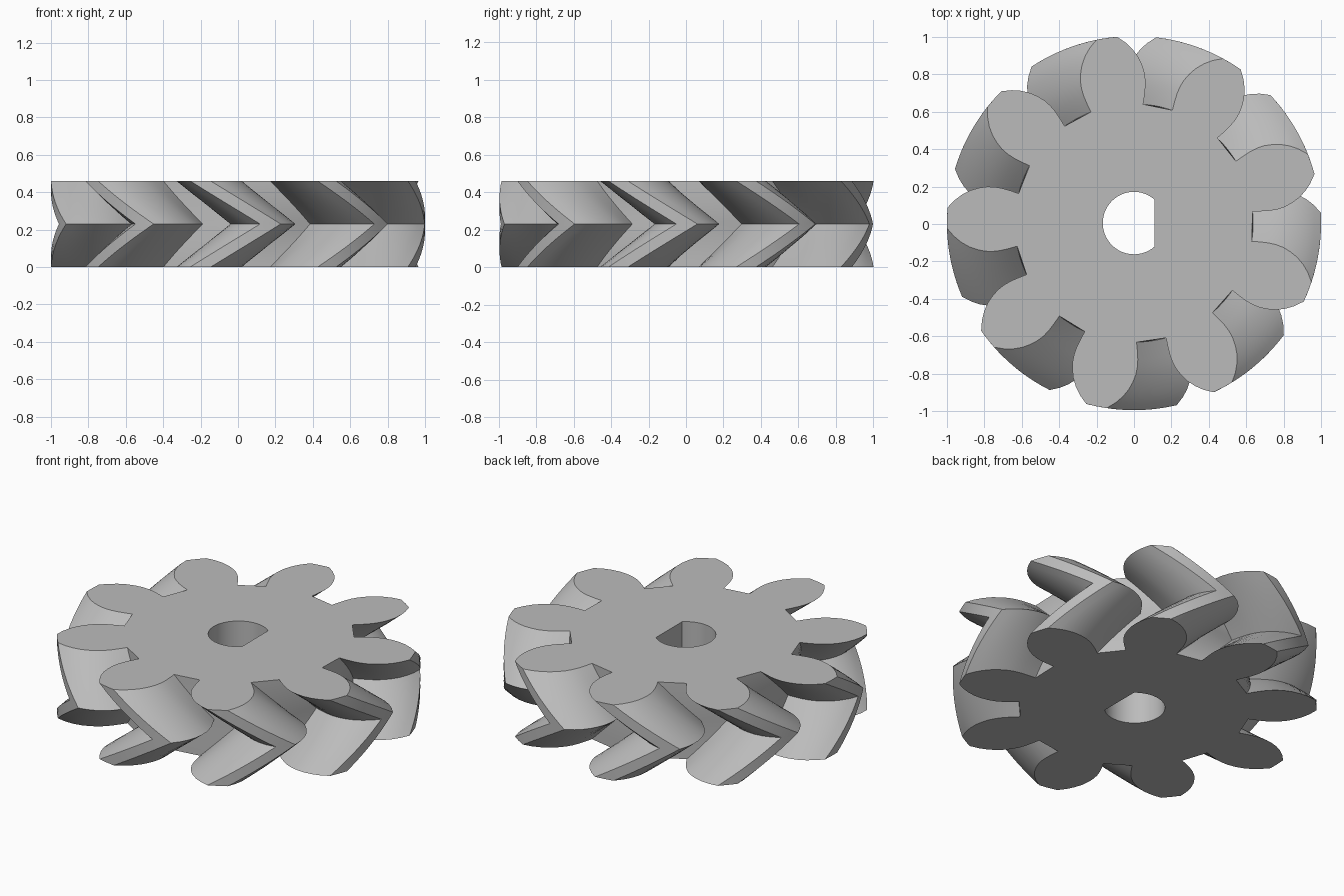
import bpy, bmesh
from math import radians, cos, sin, acos, pi

if "Cube" in bpy.data.objects:
    bpy.data.objects.remove(bpy.data.objects["Cube"], do_unlink=True)

TEETH, HEIGHT, TWIST = 9, 0.46, radians(21.6)
PITCH = 2 * pi / TEETH
PHASE = radians(18.4)
AXIS_Y = 0.005
STEPS = 10                      # rings per half of the herringbone

# One tooth flank from root to tip: radius, half-angle in degrees
FLANK = [(0.637, 12.8), (0.68, 13.1), (0.73, 13.2), (0.77, 12.95), (0.81, 12.3),
         (0.85, 11.2), (0.89, 9.8), (0.93, 7.9), (0.965, 5.8), (1.0, 3.2)]

# Whole gear outline in polar form
outline = []
for i in range(TEETH):
    centre = PHASE + i * PITCH
    outline += [(r, centre - radians(a)) for r, a in FLANK]
    outline.append((1.0, centre))
    outline += [(r, centre + radians(a)) for r, a in reversed(FLANK)]

# D-shaped bore outline, flat towards +x
BORE, FLAT_X, ARC = 0.167, 0.11, 40
start = acos(FLAT_X / BORE)
bore = [(BORE, start + (2 * pi - 2 * start) * i / ARC) for i in range(ARC + 1)]


def ring(bm, polar, z, turn=0.0):
    return [bm.verts.new((r * cos(a + turn), AXIS_Y + r * sin(a + turn), z)) for r, a in polar]


def skin(bm, low, high):
    n = len(low)
    for i in range(n):
        j = (i + 1) % n
        bm.faces.new((low[i], low[j], high[j], high[i]))


def loop_edges(bm, verts):
    return [bm.edges.get((verts[i - 1], verts[i])) for i in range(len(verts))]


bm = bmesh.new()
# Twisted teeth: the turn grows to mid-height and then reverses
outer = [ring(bm, outline, HEIGHT * k / (2 * STEPS), TWIST * (1 - abs(k / STEPS - 1)))
         for k in range(2 * STEPS + 1)]
for low, high in zip(outer, outer[1:]):
    skin(bm, low, high)
# Bore wall
inner = [ring(bm, bore, z) for z in (0, HEIGHT)]
skin(bm, *inner)
# End faces with the bore left open
for rim, hole in ((outer[0], inner[0]), (outer[-1], inner[1])):
    bmesh.ops.triangle_fill(bm, use_beauty=True,
                            edges=loop_edges(bm, rim) + loop_edges(bm, hole))
bmesh.ops.recalc_face_normals(bm, faces=bm.faces)

mesh = bpy.data.meshes.new("herringbone_gear")
bm.to_mesh(mesh)
bm.free()
gear = bpy.data.objects.new("herringbone_gear", mesh)
bpy.context.collection.objects.link(gear)

# Plain grey metal
grey = bpy.data.materials.new("plain_grey")
grey.use_nodes = True
colour = (0.5, 0.5, 0.5, 1)
grey.diffuse_color = colour
grey.node_tree.nodes["Principled BSDF"].inputs["Base Color"].default_value = colour
mesh.materials.append(grey)

bpy.context.view_layer.objects.active = gear
gear.select_set(True)
bpy.ops.object.shade_smooth_by_angle(angle=radians(25))
